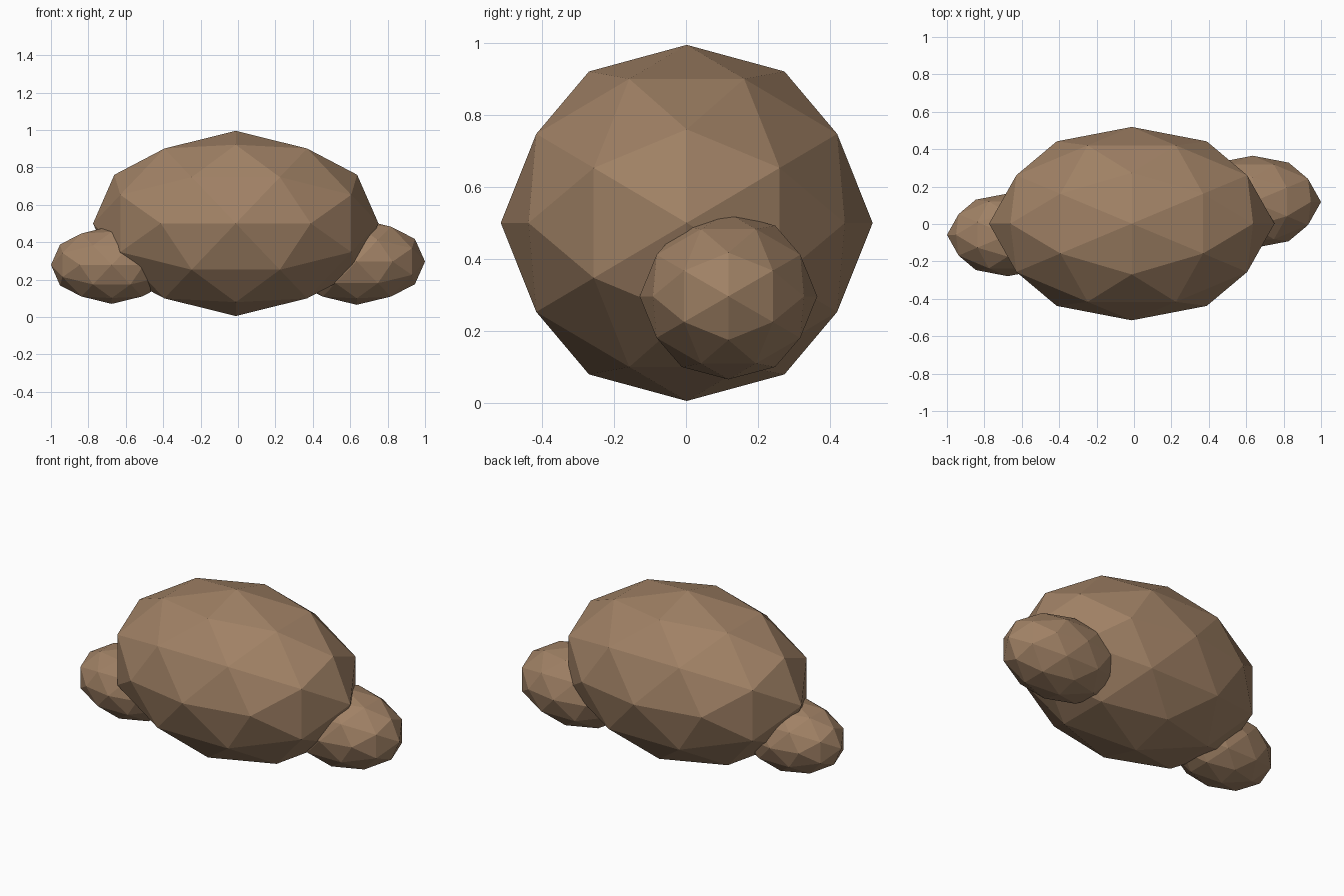
import bpy
import bmesh
from mathutils import Vector

if "Cube" in bpy.data.objects:
    bpy.data.objects.remove(bpy.data.objects["Cube"])

brown = bpy.data.materials.new("earth_brown")
brown.diffuse_color = (0.352, 0.220, 0.130, 1.0)
brown.use_nodes = True
brown.node_tree.nodes["Principled BSDF"].inputs["Base Color"].default_value = brown.diffuse_color

PHI = (1 + 5 ** 0.5) / 2


def icosahedron_corners():
    """Twelve corners lying on three axis-aligned golden rectangles."""
    corners = []
    for a in (-1, 1):
        for b in (-PHI, PHI):
            corners += [Vector((0, a, b)), Vector((b, 0, a)), Vector((a, b, 0))]
    return corners


def boulder(name, centre, radii):
    """Flat-faceted 80-sided ellipsoid."""
    corners = icosahedron_corners()
    points = list(corners)
    # add the middle of every edge (edge length is 2)
    for i, p in enumerate(corners):
        for q in corners[i + 1:]:
            if (p - q).length < 2.1:
                points.append((p + q) / 2)
    bm = bmesh.new()
    for p in points:
        n = p.normalized()
        bm.verts.new([n[k] * radii[k] for k in range(3)])
    bmesh.ops.convex_hull(bm, input=bm.verts[:])
    bmesh.ops.recalc_face_normals(bm, faces=bm.faces[:])
    mesh = bpy.data.meshes.new(name)
    bm.to_mesh(mesh)
    bm.free()
    mesh.materials.append(brown)
    obj = bpy.data.objects.new(name, mesh)
    obj.location = centre
    bpy.context.collection.objects.link(obj)
    return obj


# large middle rock with a smaller one at each end
boulder("main_boulder", (-0.012, 0.002, 0.50), (0.763, 0.517, 0.495))
boulder("right_boulder", (0.635, 0.118, 0.296), (0.365, 0.247, 0.231))
boulder("left_boulder", (-0.675, -0.058, 0.278), (0.325, 0.221, 0.208))
